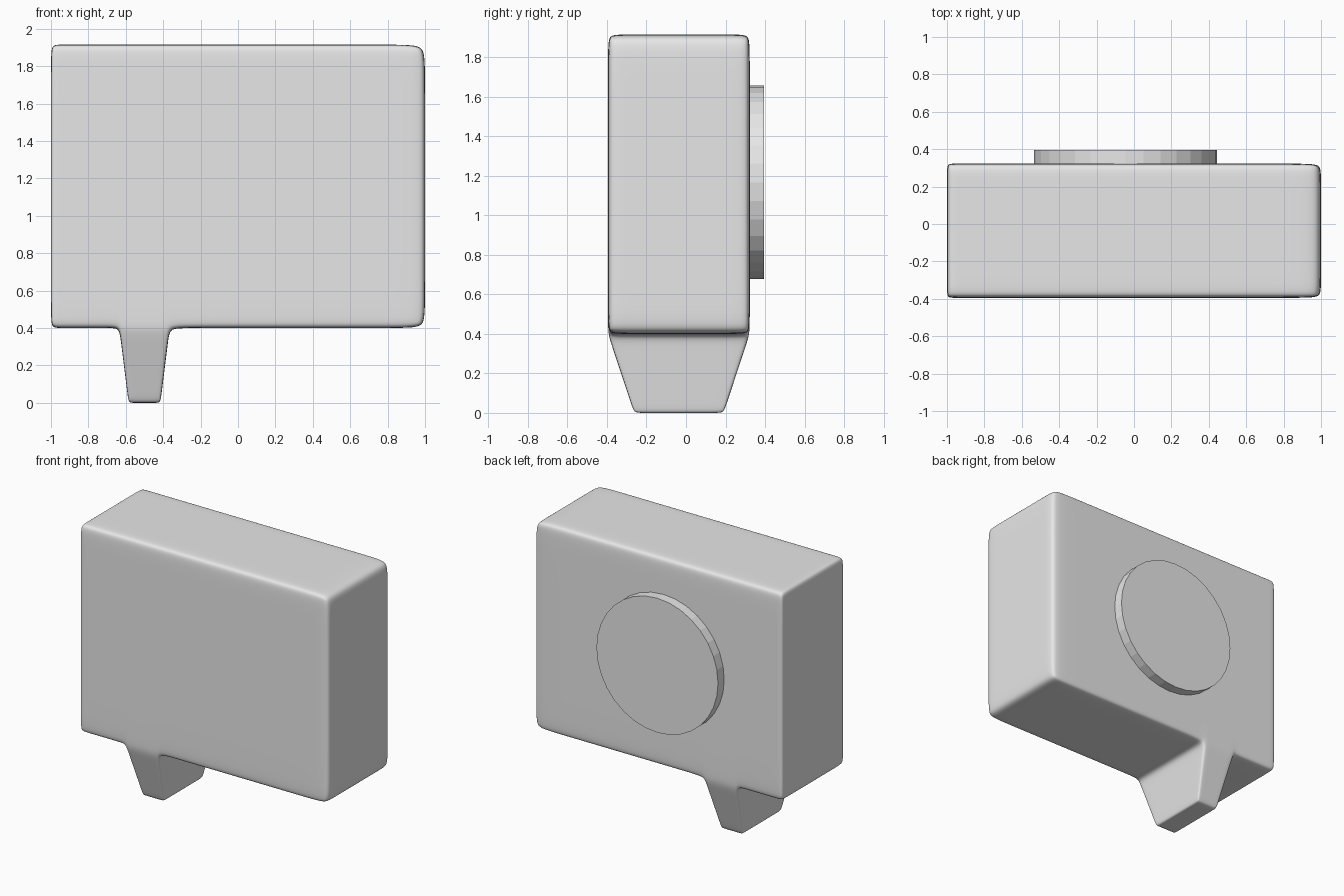
import bpy
import bmesh
from math import radians
from mathutils import Matrix

if "Cube" in bpy.data.objects:
    bpy.data.objects.remove(bpy.data.objects["Cube"], do_unlink=True)

grey = bpy.data.materials.new("light grey")
grey.use_nodes = True
colour = (0.8, 0.8, 0.8, 1.0)
grey.diffuse_color = colour
grey.node_tree.nodes["Principled BSDF"].inputs["Base Color"].default_value = colour


def add_object(name, bm):
    bmesh.ops.recalc_face_normals(bm, faces=bm.faces)
    mesh = bpy.data.meshes.new(name)
    bm.to_mesh(mesh)
    bm.free()
    mesh.materials.append(grey)
    obj = bpy.data.objects.new(name, mesh)
    bpy.context.collection.objects.link(obj)
    return obj


# Bubble body: lattice cells, with tail columns hanging below the underside
BASE = 0.4
xs = [-1, -0.96, -0.69, -0.635, -0.6, -0.4, -0.365, -0.27, 0.86, 1]
ys = [-0.395, -0.345, 0.273, 0.323]
zs = [0, 0.05, 0.34, BASE, 0.5, 1.8, 1.915]
TAIL_COLUMNS = range(3, 6)
tail_x, tail_y = -0.5, -0.036


def filled(i, j, k):
    inside = 0 <= i < len(xs) - 1 and 0 <= j < len(ys) - 1 and 0 <= k < len(zs) - 1
    return inside and (zs[k] >= BASE or i in TAIL_COLUMNS)


def position(i, j, k):
    # The tail tapers towards its tip
    x, y, z = xs[i], ys[j], zs[k]
    scale = 1 - 0.37 * max(0, BASE - z) / BASE
    if scale < 1:
        x = tail_x + (x - tail_x) * scale
        y = tail_y + (y - tail_y) * scale
    return x, y, z


bm = bmesh.new()
corners = {}


def corner(key):
    if key not in corners:
        corners[key] = bm.verts.new(position(*key))
    return corners[key]


for i in range(len(xs) - 1):
    for j in range(len(ys) - 1):
        for k in range(len(zs) - 1):
            if not filled(i, j, k):
                continue
            cell = (i, j, k)
            for axis in range(3):
                for side in (0, 1):
                    neighbour = list(cell)
                    neighbour[axis] += 2 * side - 1
                    if filled(*neighbour):
                        continue
                    quad = []
                    for a, b in ((0, 0), (1, 0), (1, 1), (0, 1)):
                        key = list(cell)
                        key[axis] += side
                        key[(axis + 1) % 3] += a
                        key[(axis + 2) % 3] += b
                        quad.append(corner(tuple(key)))
                    bm.faces.new(quad)

body = add_object("bubble_body", bm)
body.data.shade_smooth()
rounding = body.modifiers.new("rounding", "SUBSURF")
rounding.levels = rounding.render_levels = 3

# Flat round disc on the back
bm = bmesh.new()
bmesh.ops.create_cone(bm, cap_ends=True, segments=32, radius1=0.489, radius2=0.489,
                      depth=0.145,
                      matrix=Matrix.Translation((-0.045, 0.3225, 1.167))
                      @ Matrix.Rotation(radians(90), 4, "X"))
add_object("back_disc", bm)
